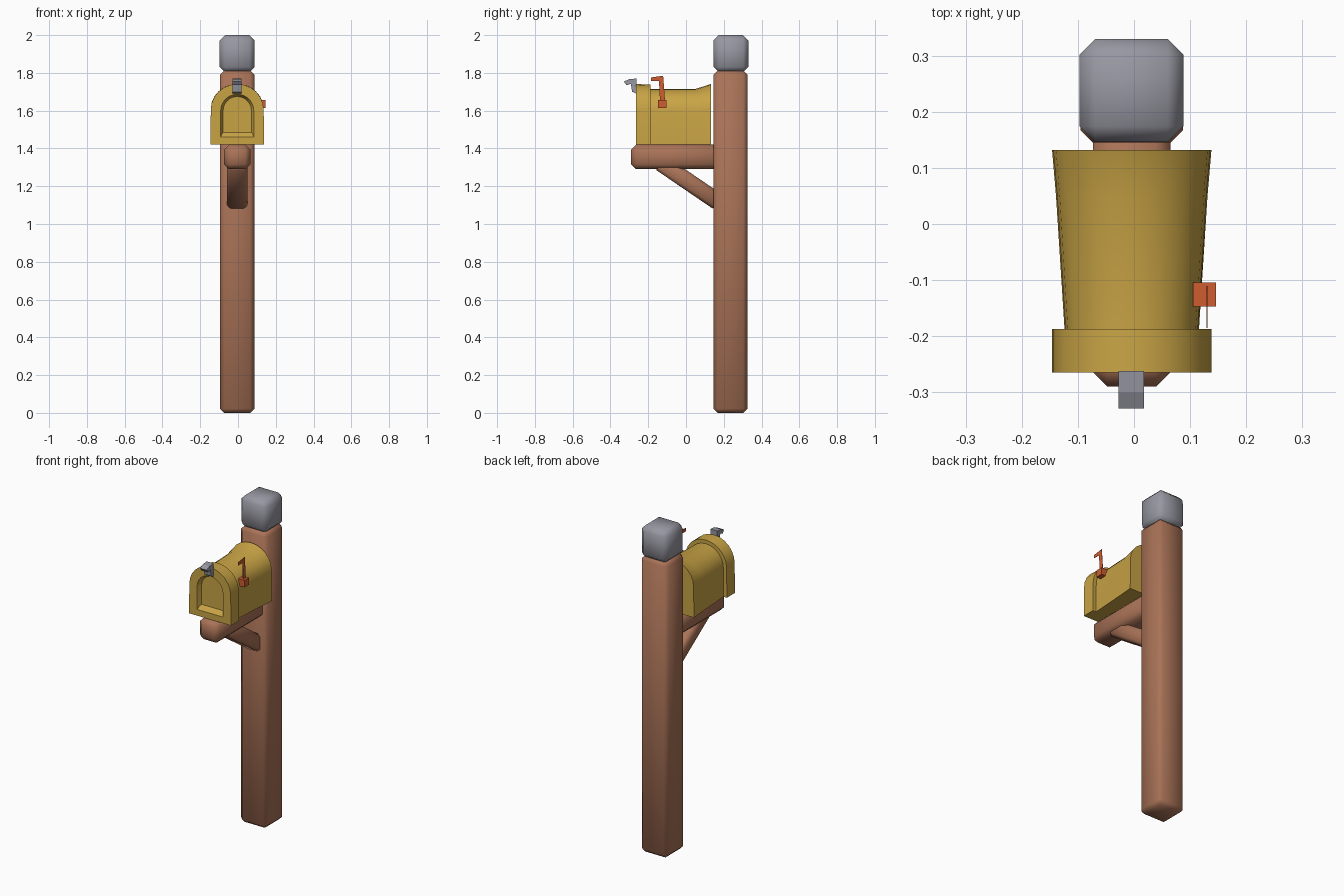
import bpy, bmesh, math
from mathutils import Matrix, Vector

if "Cube" in bpy.data.objects:
    bpy.data.objects.remove(bpy.data.objects["Cube"])

CX = -0.004  # centre line of the model


def material(name, rgb):
    m = bpy.data.materials.new(name)
    m.diffuse_color = (*rgb, 1)
    m.use_nodes = True
    m.node_tree.nodes["Principled BSDF"].inputs["Base Color"].default_value = m.diffuse_color
    return m


WOOD = material("brown wood", (0.40, 0.17, 0.095))
YELLOW = material("yellow metal", (0.58, 0.37, 0.06))
GREY = material("grey metal", (0.31, 0.31, 0.36))
RED = material("orange red", (0.62, 0.11, 0.03))


def finish(bm, name, mat, angle=None):
    bmesh.ops.recalc_face_normals(bm, faces=bm.faces)
    me = bpy.data.meshes.new(name)
    bm.to_mesh(me)
    bm.free()
    me.materials.append(mat)
    ob = bpy.data.objects.new(name, me)
    bpy.context.collection.objects.link(ob)
    if angle:
        bpy.ops.object.select_all(action='DESELECT')
        ob.select_set(True)
        bpy.context.view_layer.objects.active = ob
        bpy.ops.object.shade_smooth_by_angle(angle=math.radians(angle))
    return ob


def box(name, mat, lo, hi, bevel=0, angle=None, matrix=None):
    lo, hi = Vector(lo), Vector(hi)
    bm = bmesh.new()
    bmesh.ops.create_cube(bm, size=1, matrix=Matrix.Translation((lo + hi) / 2)
                          @ Matrix.Diagonal((*(hi - lo), 1)))
    if bevel:
        bmesh.ops.bevel(bm, geom=bm.edges[:], offset=bevel, segments=1, affect='EDGES')
    if matrix:
        bm.transform(matrix)
    return finish(bm, name, mat, angle)


def arch(y, hw, bottom, spring, top, n=12):
    """Mailbox outline: flat bottom, straight sides, round top."""
    pts = [(CX - hw, y, bottom)]
    for i in range(n + 1):
        a = math.pi * (1 - i / n)
        pts.append((CX + hw * 0.985 * math.cos(a), y, spring + (top - spring) * math.sin(a)))
    return pts + [(CX + hw, y, bottom)]


def loft(name, mat, loops, angle):
    bm = bmesh.new()
    rings = [[bm.verts.new(p) for p in loop] for loop in loops]
    for a, b in zip(rings, rings[1:]):
        for i in range(len(a)):
            j = (i + 1) % len(a)
            bm.faces.new((a[i], a[j], b[j], b[i]))
    bm.faces.new(rings[0])
    bm.faces.new(rings[-1])
    return finish(bm, name, mat, angle)


def extrude_yz(name, mat, pts, x0, x1):
    """Side outline in (y, z) pulled from x0 to x1."""
    bm = bmesh.new()
    f = bm.faces.new([bm.verts.new((x0, y, z)) for y, z in pts])
    r = bmesh.ops.extrude_face_region(bm, geom=[f])
    moved = [v for v in r["geom"] if isinstance(v, bmesh.types.BMVert)]
    bmesh.ops.translate(bm, verts=moved, vec=(x1 - x0, 0, 0))
    return finish(bm, name, mat)


# Post, cap, arm and diagonal brace
box("post", WOOD, (-0.095, 0.145, 0), (0.087, 0.325, 1.812), 0.022, 60)
box("post_cap", GREY, (-0.097, 0.146, 1.803), (0.088, 0.33, 2.0), 0.028, 60)
box("arm", WOOD, (-0.073, -0.29, 1.29), (0.065, 0.2, 1.42), 0.026, 60)
slope = Matrix.Translation((CX, 0.03, 1.212)) @ Matrix.Rotation(math.radians(-34.3), 4, 'X')
box("brace", WOOD, (-0.053, -0.21, -0.045), (0.053, 0.18, 0.045), 0.017, 60, slope)

# Mailbox body, flaring at the back
loft("mailbox_body", YELLOW, [
    arch(-0.2, 0.119, 1.422, 1.60, 1.715),
    arch(0.05, 0.135, 1.422, 1.60, 1.715),
    arch(0.132, 0.142, 1.422, 1.61, 1.741)], 40)

# Front collar with sunken door panel
loft("mailbox_front", YELLOW, [
    arch(-0.187, 0.142, 1.422, 1.605, 1.738),
    arch(-0.265, 0.142, 1.422, 1.605, 1.741),
    arch(-0.265, 0.089, 1.46, 1.60, 1.687),
    arch(-0.24, 0.076, 1.485, 1.60, 1.675)], 40)

# Hooked latch above the door
extrude_yz("latch", GREY, [
    (-0.262, 1.69), (-0.285, 1.70), (-0.292, 1.742), (-0.315, 1.735),
    (-0.329, 1.754), (-0.30, 1.767), (-0.262, 1.77)], -0.028, 0.018)

# Signal flag: mounting block and thin plate
box("flag_mount", RED, (0.105, -0.147, 1.613), (0.146, -0.104, 1.656))
extrude_yz("flag", RED, [
    (-0.137, 1.64), (-0.110, 1.64), (-0.121, 1.785), (-0.185, 1.776),
    (-0.185, 1.757), (-0.143, 1.757)], 0.129, 0.131)
